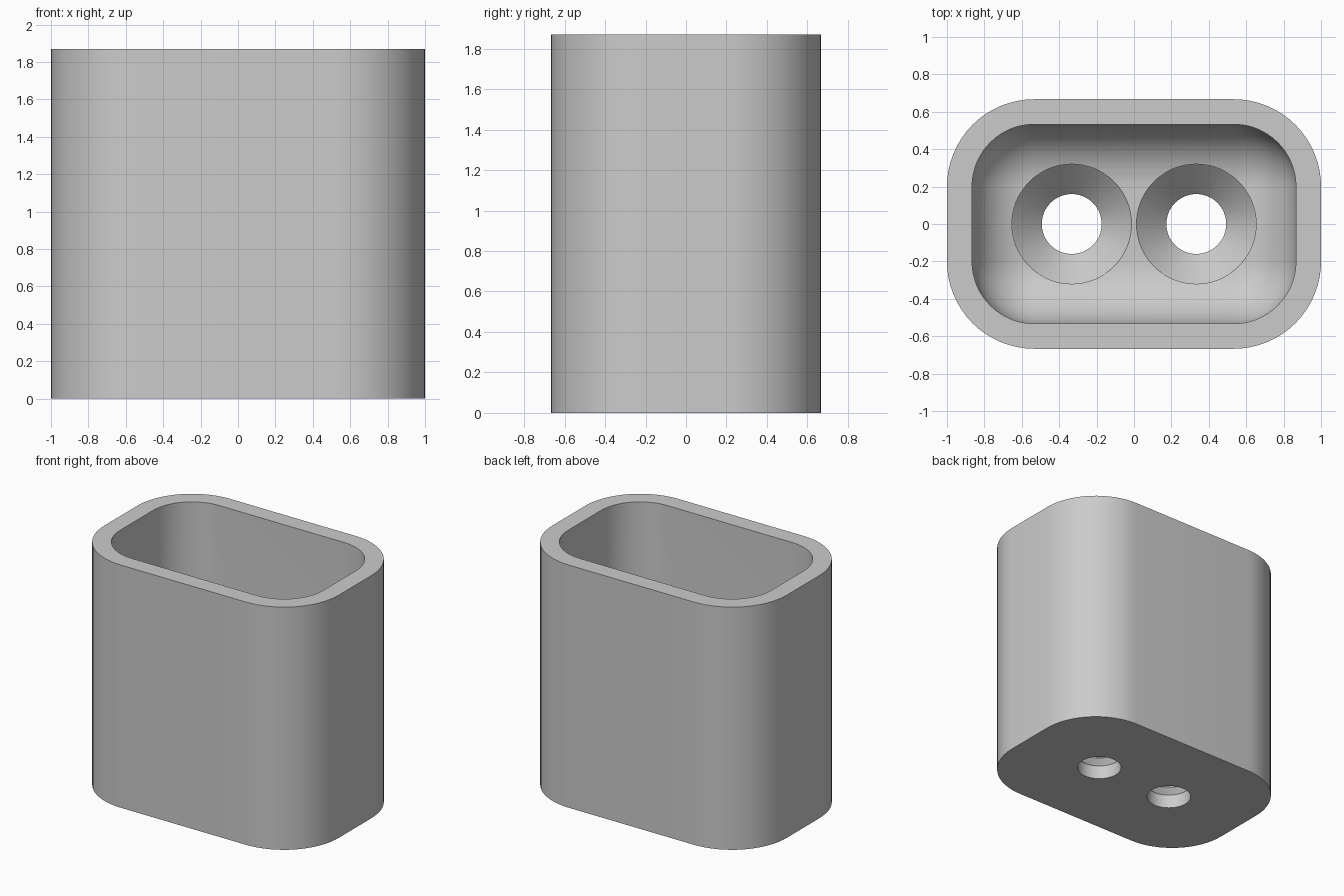
import bpy
import bmesh
from math import sin, cos, pi, radians

cube = bpy.data.objects.get("Cube")
if cube:
    bpy.data.objects.remove(cube, do_unlink=True)

HEIGHT = 1.87
FLOOR = 0.267
CORE_X, CORE_Y = 0.533, 0.2      # centres shared by all the corner arcs
OUTER_R, INNER_R = 0.467, 0.333
HOLE_X, HOLE_R, SINK_R = 0.333, 0.16, 0.32
STEPS = 16

grey = bpy.data.materials.new("light grey")
grey.use_nodes = True
colour = (0.6, 0.6, 0.6, 1)
grey.diffuse_color = colour
grey.node_tree.nodes["Principled BSDF"].inputs["Base Color"].default_value = colour


def rounded_ring(bm, radius, z):
    """Rounded rectangle loop grown from the core rectangle."""
    ring = []
    for quarter, (sx, sy) in enumerate([(1, 1), (-1, 1), (-1, -1), (1, -1)]):
        for i in range(STEPS + 1):
            a = (quarter + i / STEPS) * pi / 2
            ring.append(bm.verts.new((sx * CORE_X + radius * cos(a),
                                      sy * CORE_Y + radius * sin(a), z)))
    return ring


def circle_ring(bm, radius, z):
    n = STEPS * 4
    return [bm.verts.new((radius * cos(2 * pi * i / n),
                          radius * sin(2 * pi * i / n), z)) for i in range(n)]


def loft(name, ring_maker, sections):
    """Closed solid skinned through (radius, z) sections."""
    bm = bmesh.new()
    rings = [ring_maker(bm, r, z) for r, z in sections]
    for a, b in zip(rings, rings[1:]):
        for i in range(len(a)):
            j = (i + 1) % len(a)
            bm.faces.new((a[i], a[j], b[j], b[i]))
    bm.faces.new(rings[0][::-1])
    bm.faces.new(rings[-1])
    bmesh.ops.remove_doubles(bm, verts=bm.verts, dist=1e-5)
    bmesh.ops.recalc_face_normals(bm, faces=bm.faces)
    mesh = bpy.data.meshes.new(name)
    bm.to_mesh(mesh)
    bm.free()
    mesh.materials.append(grey)
    obj = bpy.data.objects.new(name, mesh)
    bpy.context.collection.objects.link(obj)
    return obj


# Shell: outer wall, rim, inner wall, then a rounded cove into the floor
cove = [(INNER_R * cos(a), FLOOR + INNER_R * (1 - sin(a)))
        for a in (i / STEPS * pi / 2 for i in range(STEPS + 1))]
holder = loft("holder_body", rounded_ring,
              [(OUTER_R, 0), (OUTER_R, HEIGHT), (INNER_R, HEIGHT)] + cove)

# Two countersunk screw holes through the floor
cutters = []
sink_base = FLOOR - (SINK_R - HOLE_R)
for side, x in (("left", HOLE_X), ("right", -HOLE_X)):
    cutter = loft(side + "_hole_cutter", circle_ring,
                  [(HOLE_R, -0.1), (HOLE_R, sink_base),
                   (SINK_R, FLOOR), (SINK_R, FLOOR + 0.2)])
    cutter.location.x = x
    cutter.hide_render = True
    cutters.append(cutter)
    cut = holder.modifiers.new(side + "_hole", "BOOLEAN")
    cut.operation = "DIFFERENCE"
    cut.solver = "EXACT"
    cut.object = cutter

bpy.ops.object.select_all(action="DESELECT")
bpy.context.view_layer.objects.active = holder
holder.select_set(True)
for modifier in list(holder.modifiers):
    bpy.ops.object.modifier_apply(modifier=modifier.name)
for cutter in cutters:
    bpy.data.objects.remove(cutter, do_unlink=True)
bpy.ops.object.shade_smooth_by_angle(angle=radians(20))
